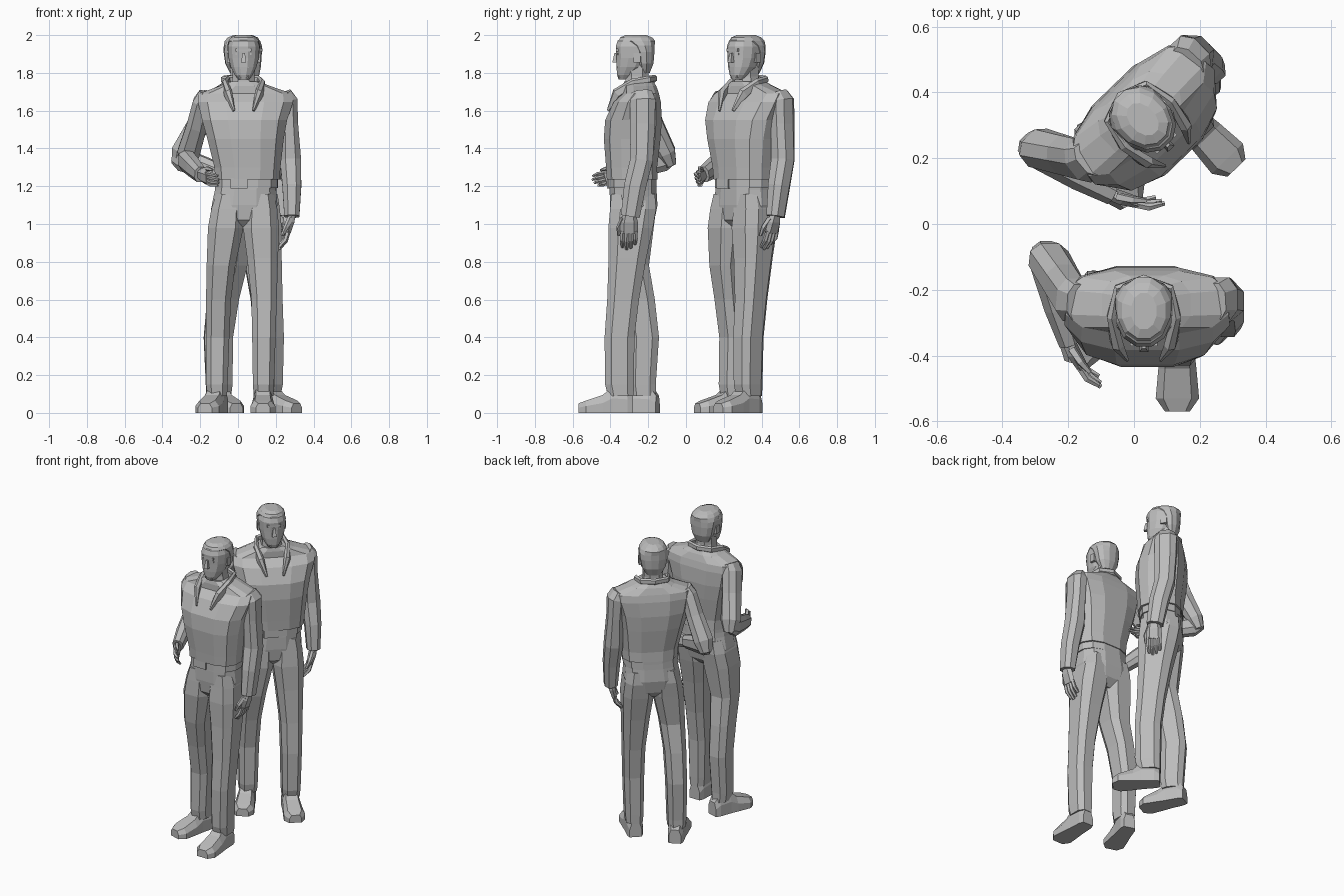
import bpy, bmesh, math
from mathutils import Vector, Matrix

cube = bpy.data.objects.get("Cube")
if cube:
    bpy.data.objects.remove(cube, do_unlink=True)

grey = bpy.data.materials.new("plain_grey")
grey.use_nodes = True
grey.diffuse_color = (0.5, 0.5, 0.5, 1)
grey.node_tree.nodes["Principled BSDF"].inputs["Base Color"].default_value = (0.5, 0.5, 0.5, 1)

X, Y, Z = Vector((1, 0, 0)), Vector((0, 1, 0)), Vector((0, 0, 1))
MID = 0.03      # x of the head and collar
PIVOT = Vector((MID, -0.27, 0))
PLACES = {
    "front_figure": Matrix.Identity(4),
    "rear_figure": Matrix.Translation((MID, 0.315, 0))
    @ Matrix.Rotation(math.radians(44), 4, 'Z') @ Matrix.Translation(-PIVOT),
}


def loft(name, rings):
    """Skin a list of point rings, cap both ends and place one copy per figure."""
    bm = bmesh.new()
    rows = [[bm.verts.new(p) for p in r] for r in rings]
    n = len(rows[0])
    for a, b in zip(rows, rows[1:]):
        for i in range(n):
            j = (i + 1) % n
            bm.faces.new((a[i], a[j], b[j], b[i]))
    bm.faces.new(rows[0][::-1])
    bm.faces.new(rows[-1])
    bmesh.ops.recalc_face_normals(bm, faces=bm.faces)
    mesh = bpy.data.meshes.new(name)
    bm.to_mesh(mesh)
    bm.free()
    mesh.materials.append(grey)
    for figure, matrix in PLACES.items():
        ob = bpy.data.objects.new(figure + "_" + name, mesh)
        ob.matrix_world = matrix
        bpy.context.collection.objects.link(ob)


def ring(c, ax, ay, n, power):
    """Rounded-square ring with a flat side facing each axis."""
    pts = []
    k = math.cos(math.pi / n) ** (2 / power)
    for i in range(n):
        a = (i + 0.5) * math.tau / n
        u, v = math.cos(a), math.sin(a)
        u = math.copysign(abs(u) ** (2 / power), u) / k
        v = math.copysign(abs(v) ** (2 / power), v) / k
        pts.append(Vector(c) + ax * u + ay * v)
    return pts


def stack(name, levels, n=12, power=2.4):
    """Level rings given as x, y, z, half width, half depth."""
    loft(name, [ring((x, y, z), X * w, Y * d, n, power) for x, y, z, w, d in levels])


def tube(name, stations, hint, n=8, power=2.4):
    """Rings along a path given as point, half width, half size along hint."""
    pts = [Vector(s[0]) for s in stations]
    rings = []
    for i, (p, w, d) in enumerate(stations):
        t = (pts[min(i + 1, len(pts) - 1)] - pts[max(i - 1, 0)]).normalized()
        side = t.cross(hint).normalized()
        rings.append(ring(p, side * w, side.cross(t) * d, n, power))
    loft(name, rings)


def box(name, c, w, d, h, top=1.0):
    """Box, tapered towards its top."""
    x, y, z = c
    stack(name, [(x, y, z - h, w, d), (x, y, z + h, w * top, d * top)], 4, 2)


# Jacket
stack("jacket", [
    (.05, -.285, 1.235, .17, .134), (.05, -.288, 1.30, .175, .135),
    (.04, -.285, 1.45, .202, .15), (.035, -.278, 1.55, .225, .15),
    (.04, -.258, 1.645, .252, .125), (.04, -.238, 1.69, .248, .095),
    (.037, -.245, 1.73, .135, .088), (MID, -.25, 1.755, .08, .078)], power=2.8)

# Collar with lapels running down the chest
half = [(.052, -.412, 1.60), (.082, -.362, 1.69), (.098, -.28, 1.745),
        (.08, -.195, 1.765)]
path = half + [(0, -.165, 1.77)] + [(-x, y, z) for x, y, z in reversed(half)]
sizes = [.005, .018, .014, .011, .011, .011, .014, .018, .005]
tube("collar", [((MID + x, y, z), s, s * 1.6) for (x, y, z), s in zip(path, sizes)], Z, 6)

# Trousers, belt and buckle
stack("trouser_seat", [
    (.03, -.28, .975, .03, .07), (.03, -.28, 1.02, .16, .113),
    (.035, -.277, 1.10, .174, .126), (.04, -.28, 1.18, .162, .124),
    (.045, -.28, 1.25, .16, .122)], power=2.6)
stack("belt", [(.045, -.283, 1.19, .165, .126), (.045, -.283, 1.24, .165, .126)], power=2.6)
box("belt_buckle", (.005, -.407, 1.215), .045, .01, .028)
stack("left_trouser_leg", [
    (.135, -.345, .09, .052, .068), (.135, -.352, .15, .056, .076),
    (.137, -.352, .40, .062, .079), (.138, -.333, .60, .067, .084),
    (.13, -.31, .82, .082, .10), (.122, -.293, .98, .095, .118),
    (.122, -.28, 1.08, .086, .122), (.12, -.28, 1.16, .07, .115)], 8, 2.9)
stack("right_trouser_leg", [
    (-.11, -.225, .09, .052, .065), (-.112, -.23, .15, .057, .07),
    (-.108, -.22, .40, .062, .077), (-.103, -.25, .60, .066, .085),
    (-.09, -.288, .78, .076, .092), (-.065, -.289, .98, .094, .118),
    (-.055, -.28, 1.08, .086, .122), (-.045, -.28, 1.16, .07, .115)], 8, 2.9)


# Shoes: sections along the sole as distance, half width, height
def shoe(name, heel, degrees):
    a = math.radians(degrees)
    ahead = Vector((math.sin(a), -math.cos(a), 0))
    across = Vector((math.cos(a), math.sin(a), 0))
    rings = []
    for dist, w, h in [(0, .038, .09), (.03, .048, .13), (.11, .052, .14),
                       (.16, .058, .095), (.25, .066, .065), (.29, .038, .05)]:
        o = Vector(heel) + ahead * dist
        outline = [(-w, 0), (w, 0), (w, h * .55), (w * .65, h), (-w * .65, h), (-w, h * .55)]
        rings.append([o + across * u + Z * v for u, v in outline])
    loft(name, rings)


shoe("left_shoe", (.132, -.28, 0), 0)
shoe("right_shoe", (-.09, -.15, 0), -17)

# Sleeves: left one hangs, right one bends at the elbow
tube("left_sleeve", [
    ((.245, -.235, 1.692), .038, .055), ((.265, -.23, 1.655), .05, .068),
    ((.272, -.23, 1.53), .046, .066), ((.278, -.235, 1.34), .056, .06),
    ((.285, -.27, 1.20), .05, .058), ((.285, -.295, 1.04), .04, .05)], Y)
tube("right_upper_sleeve", [
    ((-.168, -.238, 1.692), .038, .055), ((-.188, -.23, 1.645), .05, .068),
    ((-.218, -.178, 1.52), .054, .06), ((-.26, -.105, 1.38), .06, .05),
    ((-.27, -.08, 1.31), .035, .03)], Y)
tube("right_forearm_sleeve", [
    ((-.28, -.07, 1.35), .03, .035), ((-.275, -.12, 1.34), .042, .06),
    ((-.235, -.25, 1.30), .04, .052), ((-.198, -.36, 1.262), .032, .042)], Z)


# Hands: palm, four bent fingers and a thumb
def hand(name, wrist, ahead, spread, curl, size):
    wrist, ahead, spread = Vector(wrist), Vector(ahead).normalized(), Vector(spread).normalized()
    curl = Vector(curl).normalized()

    def at(a, s, c):
        return wrist + (ahead * a + spread * s + curl * c) * size

    tube(name + "_palm", [(at(-.02, 0, 0), .02 * size, .026 * size),
                          (at(.04, 0, 0), .02 * size, .042 * size),
                          (at(.10, 0, .006), .015 * size, .044 * size)], spread, 6)
    for i, label in enumerate(("index", "middle", "ring", "little")):
        s = .033 - .022 * i
        reach = (.078, .09, .082, .062)[i]
        tube(name + "_" + label + "_finger", [
            (at(.09, s, .004), .011 * size, .0105 * size),
            (at(.10 + reach * .5, s * 1.1, .012), .011 * size, .0105 * size),
            (at(.10 + reach, s, .04), .007 * size, .007 * size)], spread, 5)
    tube(name + "_thumb", [(at(.02, .03, .005), .014 * size, .014 * size),
                           (at(.07, .055, .02), .012 * size, .012 * size),
                           (at(.115, .055, .035), .007 * size, .007 * size)], curl, 5)


hand("left_hand", (.285, -.30, 1.05), (-.16, -.02, -1), -Y, -X, .98)
hand("right_hand", (-.198, -.36, 1.262), (.42, -.9, -.25), (-.1, -.3, 1), (1, .3, .1), .85)

# Neck, head and hair
stack("neck", [(MID, -.25, 1.70, .07, .075), (MID, -.26, 1.78, .058, .06),
               (MID, -.262, 1.86, .06, .065)], 8)
stack("head", [
    (MID, -.325, 1.765, .028, .032), (MID, -.315, 1.79, .048, .05),
    (MID, -.292, 1.83, .068, .076), (MID, -.278, 1.88, .08, .09),
    (MID, -.272, 1.94, .084, .1), (MID, -.27, 1.97, .074, .092),
    (MID, -.265, 1.99, .05, .06)], power=2.1)
stack("hair", [
    (MID, -.22, 1.80, .045, .028), (MID, -.222, 1.85, .072, .05),
    (MID, -.225, 1.91, .084, .058), (MID, -.238, 1.945, .086, .072),
    (MID, -.26, 1.97, .08, .097), (MID, -.264, 1.988, .066, .084),
    (MID, -.265, 2.0, .038, .055)], power=2.1)

# Face
box("nose", (MID, -.37, 1.88), .014, .02, .026, .45)
box("brow", (MID, -.355, 1.921), .042, .016, .007)
box("lips", (MID, -.357, 1.833), .026, .008, .006)
box("chin", (MID, -.345, 1.79), .026, .012, .016)
for label, s in (("left", 1), ("right", -1)):
    box(label + "_ear", (MID + s * .076, -.26, 1.88), .012, .018, .026)
    box(label + "_eye", (MID + s * .03, -.35, 1.9), .012, .012, .005)
